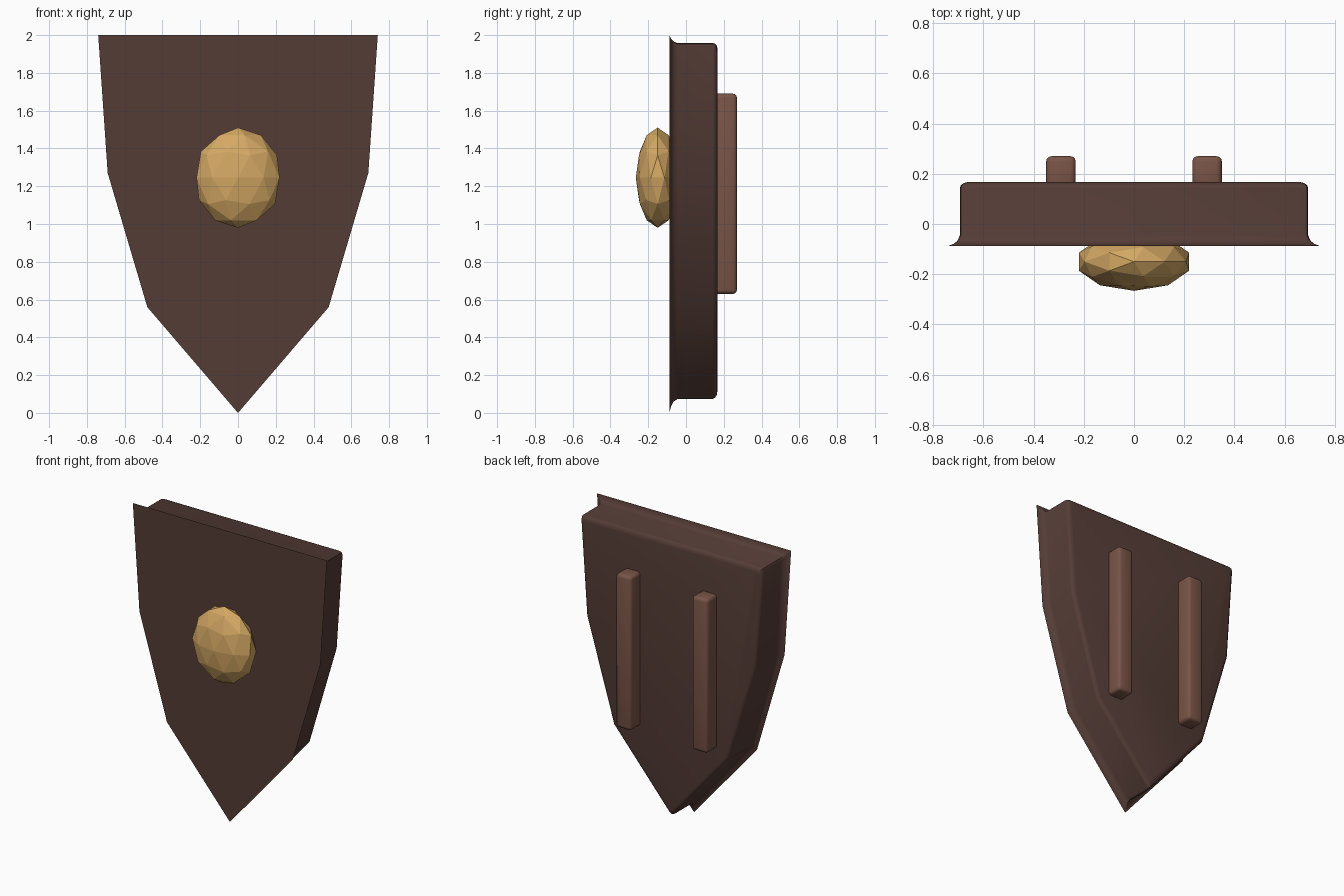
import bpy, bmesh, math
from mathutils import Vector

if "Cube" in bpy.data.objects:
    bpy.data.objects.remove(bpy.data.objects["Cube"])


def material(name, rgb):
    m = bpy.data.materials.new(name)
    lin = [(c / 255 / 12.92) if c < 10 else ((c / 255 + 0.055) / 1.055) ** 2.4 for c in rgb]
    m.diffuse_color = (*lin, 1)
    m.use_nodes = True
    m.node_tree.nodes["Principled BSDF"].inputs["Base Color"].default_value = m.diffuse_color
    return m


DARK = material("dark wood", (84, 60, 54))
WOOD = material("reddish wood", (121, 84, 71))
GOLD = material("gold", (212, 168, 100))


def finish(name, bm, mat, angle=None):
    bmesh.ops.recalc_face_normals(bm, faces=bm.faces[:])
    me = bpy.data.meshes.new(name)
    bm.to_mesh(me)
    bm.free()
    me.materials.append(mat)
    ob = bpy.data.objects.new(name, me)
    bpy.context.collection.objects.link(ob)
    if angle is not None:
        bpy.ops.object.select_all(action='DESELECT')
        ob.select_set(True)
        bpy.context.view_layer.objects.active = ob
        bpy.ops.object.shade_smooth_by_angle(angle=math.radians(angle))
    return ob


# Shield outline (x, z), counter-clockwise from the tip
half = [(0.48, 0.56), (0.69, 1.27), (0.74, 2.0)]
outline = [Vector(p) for p in [(0, 0)] + half + [(-x, z) for x, z in reversed(half)]]
ROUNDED = (0, 3, 4)  # tip and top corners


def inset_outline(d, cut):
    """Offset the outline inwards, then round the sharp corners with three points."""
    n, pts = len(outline), []
    for i, p in enumerate(outline):
        a = (p - outline[i - 1]).normalized()
        b = (outline[(i + 1) % n] - p).normalized()
        na, nb = Vector((-a.y, a.x)), Vector((-b.y, b.x))
        q = p + (na + nb) * (d / (1 + na.dot(nb)))
        if i in ROUNDED:
            start, end = q - a * cut, q + b * cut
            pts += [start, start * 0.25 + q * 0.5 + end * 0.25, end]
        else:
            pts.append(q)
    return pts


# Shield body: sharp front rim, concave flare, straight wall, rounded back edge
rows = [(-0.088, 0, 0), (-0.078, 0.022, 0.01), (-0.066, 0.034, 0.02), (-0.045, 0.042, 0.025),
        (0.142, 0.042, 0.025), (0.154, 0.046, 0.025), (0.163, 0.056, 0.025), (0.167, 0.072, 0.025)]
bm = bmesh.new()
rings = [[bm.verts.new((p.x, y, p.y)) for p in inset_outline(d, c)] for y, d, c in rows]
for r0, r1 in zip(rings, rings[1:]):
    for i in range(len(r0)):
        j = (i + 1) % len(r0)
        bm.faces.new((r0[i], r0[j], r1[j], r1[i]))
bm.faces.new(rings[0])
bm.faces.new(rings[-1])
bmesh.ops.remove_doubles(bm, verts=bm.verts[:], dist=0.0001)
finish("shield_body", bm, DARK, 30)

# Faceted boss on the front
bm = bmesh.new()
bmesh.ops.create_icosphere(bm, subdivisions=2, radius=1)
bmesh.ops.scale(bm, vec=(0.231, 0.116, 0.265), verts=bm.verts[:])
bmesh.ops.translate(bm, vec=(0, -0.15, 1.245), verts=bm.verts[:])
finish("front_boss", bm, GOLD)

# Two straps on the back
for side, label in ((-1, "left"), (1, "right")):
    bm = bmesh.new()
    bmesh.ops.create_cube(bm, size=1)
    bmesh.ops.scale(bm, vec=(0.118, 0.13, 1.06), verts=bm.verts[:])
    bmesh.ops.translate(bm, vec=(side * 0.291, 0.205, 1.16), verts=bm.verts[:])
    bmesh.ops.bevel(bm, geom=bm.edges[:], offset=0.022, segments=3, profile=0.5, affect='EDGES')
    finish("back_strap_" + label, bm, WOOD, 40)
